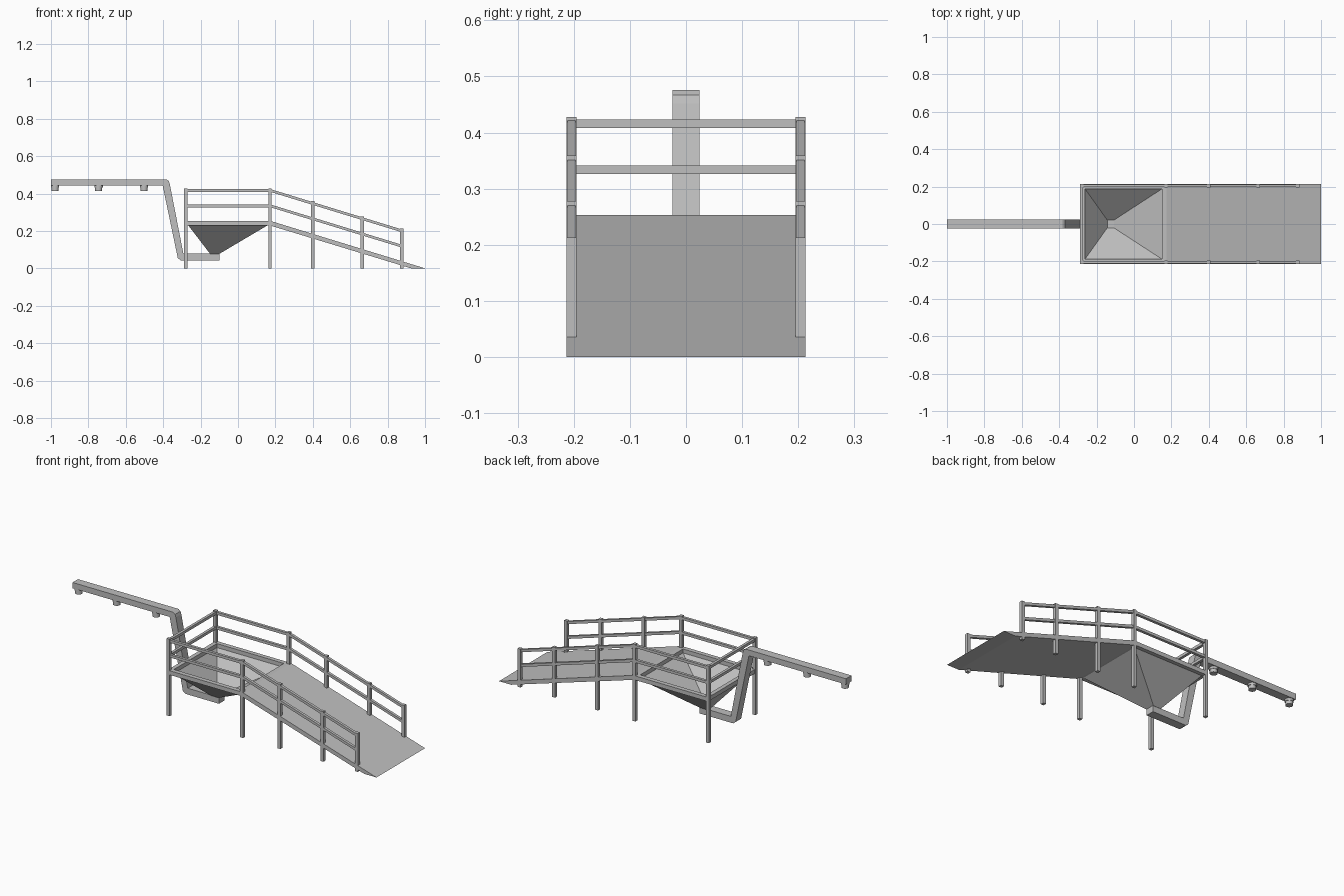
import bpy, bmesh, math
from mathutils import Vector

cube = bpy.data.objects.get("Cube")
if cube:
    bpy.data.objects.remove(cube, do_unlink=True)

steel = bpy.data.materials.new("galvanised_grey")
steel.use_nodes = True
GREY = (0.52, 0.52, 0.52, 1)
steel.diffuse_color = GREY
steel.node_tree.nodes["Principled BSDF"].inputs["Base Color"].default_value = GREY


def finish(name, bm):
    bmesh.ops.recalc_face_normals(bm, faces=bm.faces)
    mesh = bpy.data.meshes.new(name)
    bm.to_mesh(mesh)
    bm.free()
    mesh.materials.append(steel)
    ob = bpy.data.objects.new(name, mesh)
    bpy.context.collection.objects.link(ob)
    return ob


def extrude_profile(name, points, y0, y1):
    """Extrude an x-z outline along y."""
    bm = bmesh.new()
    face = bm.faces.new([bm.verts.new((x, y0, z)) for x, z in points])
    ext = bmesh.ops.extrude_face_region(bm, geom=[face])["geom"]
    verts = [v for v in ext if isinstance(v, bmesh.types.BMVert)]
    bmesh.ops.translate(bm, verts=verts, vec=(0, y1 - y0, 0))
    return finish(name, bm)


def box(name, x0, x1, y0, y1, z0, z1):
    return extrude_profile(name, [(x0, z0), (x1, z0), (x1, z1), (x0, z1)], y0, y1)


def loft(name, loops):
    """Skin a series of four-cornered loops (x0, x1, half width, z), capped at both ends."""
    bm = bmesh.new()
    rings = [[bm.verts.new(c) for c in ((x0, -h, z), (x1, -h, z), (x1, h, z), (x0, h, z))]
             for x0, x1, h, z in loops]
    for a, b in zip(rings, rings[1:]):
        for i in range(4):
            j = (i + 1) % 4
            bm.faces.new((a[i], a[j], b[j], b[i]))
    bm.faces.new(rings[0])
    bm.faces.new(rings[-1])
    return finish(name, bm)


HALF = 0.213
BEND, END = 0.175, 0.876
DECK = 0.253
SLOPE = -DECK / (1 - BEND)

# Deck and ramp in one slab, with an opening cut over the hopper
slab = extrude_profile("deck_and_ramp", [(-0.285, 0.23), (0.168, 0.23), (0.925, 0),
                       (1.0, 0), (BEND, DECK), (-0.285, DECK)], -HALF, HALF)
cutter = box("opening_cutter", -0.262, 0.15, -0.188, 0.188, 0.1, 0.4)
cutter.hide_render = True
cut = slab.modifiers.new("opening", "BOOLEAN")
cut.operation = "DIFFERENCE"
cut.solver = "EXACT"
cut.object = cutter
bpy.context.view_layer.objects.active = slab
bpy.ops.object.modifier_apply(modifier=cut.name)
bpy.data.objects.remove(cutter, do_unlink=True)

# Hopper: outer skin up, rim, inner skin down
loft("hopper", [(-0.148, -0.102, 0.025, 0.076), (-0.267, 0.16, 0.193, 0.231),
                (-0.262, 0.15, 0.188, 0.231), (-0.143, -0.107, 0.021, 0.08)])

# Conveyor tube
extrude_profile("conveyor_tube", [(-1, 0.444), (-0.403, 0.444), (-0.322, 0.055),
                (-0.307, 0.043), (-0.1, 0.043), (-0.1, 0.078), (-0.292, 0.078),
                (-0.365, 0.452), (-0.37, 0.467), (-0.383, 0.476), (-1, 0.476)], -0.024, 0.024)

# Outlets under the tube
for n, x in enumerate((-0.978, -0.745, -0.502)):
    bm = bmesh.new()
    for radius, z0, z1 in ((0.022, 0.432, 0.446), (0.019, 0.414, 0.432)):
        new = bmesh.ops.create_cone(bm, cap_ends=True, segments=16, radius1=radius,
                                    radius2=radius, depth=z1 - z0)["verts"]
        bmesh.ops.translate(bm, verts=new, vec=(x, 0, (z0 + z1) / 2))
    ob = finish(f"outlet_{n + 1}", bm)
    bpy.ops.object.select_all(action="DESELECT")
    ob.select_set(True)
    bpy.context.view_layer.objects.active = ob
    bpy.ops.object.shade_smooth_by_angle(angle=math.radians(40))

# Posts and side rails on both sides
for side, s in (("left", 1), ("right", -1)):
    for n, x in enumerate((-0.28, 0.171, 0.4, 0.665, END)):
        top = 0.428 + SLOPE * max(0, x - BEND)
        box(f"post_{side}_{n + 1}", x - 0.009, x + 0.009,
            s * 0.204 - 0.009, s * 0.204 + 0.009, 0, top)
    for label, z in (("top", 0.4155), ("middle", 0.3335)):
        drop = z + SLOPE * (END - BEND)
        t = 0.0075
        extrude_profile(f"{label}_rail_{side}",
                        [(-0.28, z - t), (BEND, z - t), (END, drop - t),
                         (END, drop + t), (BEND, z + t), (-0.28, z + t)],
                        s * 0.204 - t, s * 0.204 + t)

# Rails across the end of the deck
for label, z in (("top", 0.4155), ("middle", 0.3335)):
    box(f"{label}_rail_end", -0.2875, -0.2725, -0.2, 0.2, z - 0.0075, z + 0.0075)
